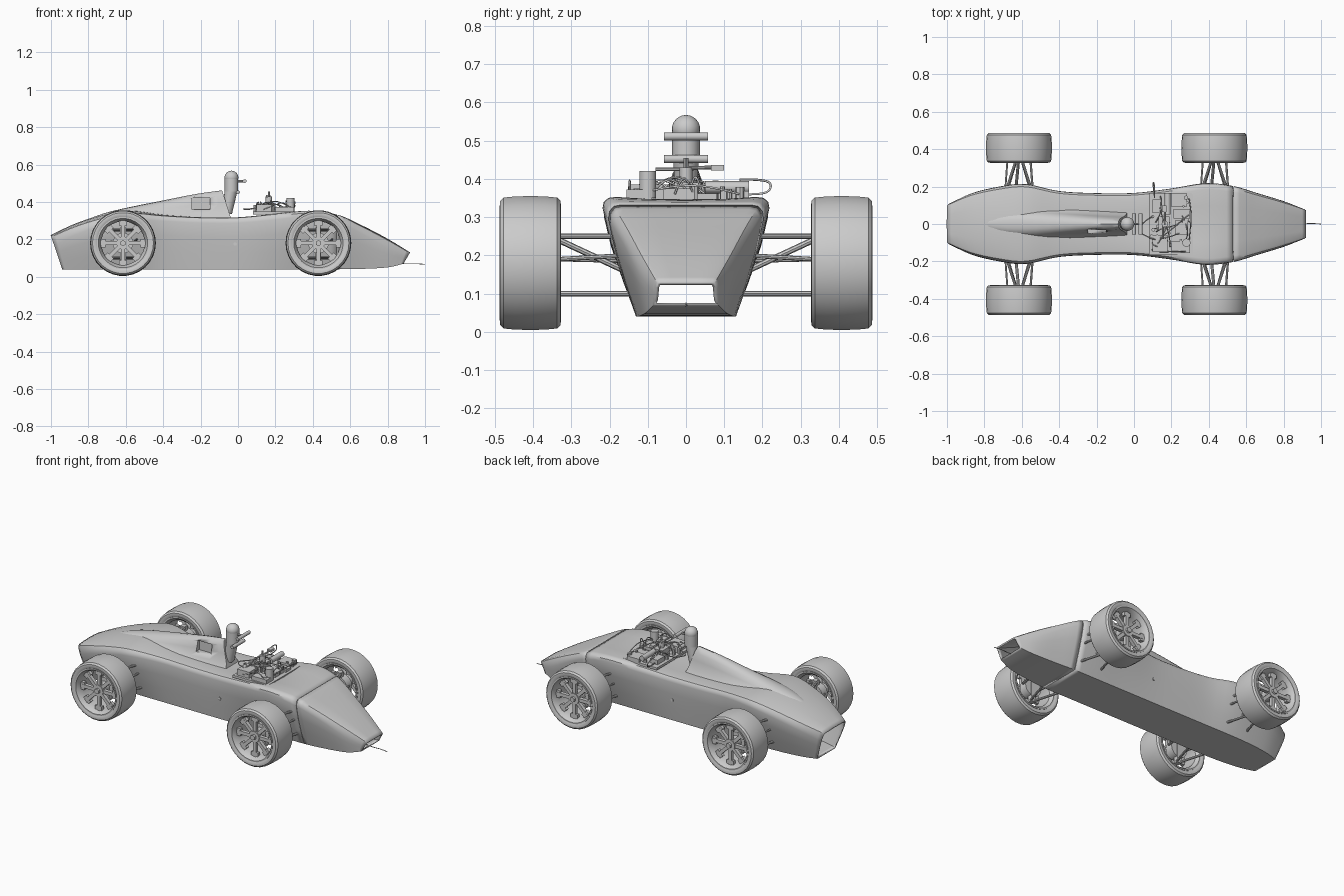
import bpy, bmesh, math, random
from mathutils import Vector, Matrix

if "Cube" in bpy.data.objects:
    bpy.data.objects.remove(bpy.data.objects["Cube"])

random.seed(4)


def finish(name, bm, angle=35):
    bmesh.ops.recalc_face_normals(bm, faces=bm.faces)
    me = bpy.data.meshes.new(name)
    bm.to_mesh(me)
    bm.free()
    ob = bpy.data.objects.new(name, me)
    bpy.context.collection.objects.link(ob)
    bpy.context.view_layer.objects.active = ob
    bpy.ops.object.select_all(action='DESELECT')
    ob.select_set(True)
    bpy.ops.object.shade_smooth_by_angle(angle=math.radians(angle))
    return ob


def box(name, x0, x1, y0, y1, z0, z1):
    bm = bmesh.new()
    m = Matrix.Translation(((x0 + x1) / 2, (y0 + y1) / 2, (z0 + z1) / 2))
    bmesh.ops.create_cube(bm, size=1, matrix=m @ Matrix.Diagonal((x1 - x0, y1 - y0, z1 - z0, 1)))
    return finish(name, bm)


def rod(name, a, b, r, r2=None, n=10):
    a, b = Vector(a), Vector(b)
    q = (b - a).to_track_quat('Z', 'Y').to_matrix().to_4x4()
    bm = bmesh.new()
    bmesh.ops.create_cone(bm, cap_ends=True, segments=n, radius1=r, radius2=r if r2 is None else r2,
                          depth=(b - a).length, matrix=Matrix.Translation((a + b) / 2) @ q)
    return finish(name, bm)


def wire(name, pts, r):
    cu = bpy.data.curves.new(name, 'CURVE')
    cu.dimensions = '3D'
    cu.bevel_depth, cu.bevel_resolution, cu.resolution_u = r, 1, 6
    sp = cu.splines.new('NURBS')
    sp.points.add(len(pts) - 1)
    for p, co in zip(sp.points, pts):
        p.co = (*co, 1)
    sp.use_endpoint_u, sp.order_u = True, 3
    ob = bpy.data.objects.new(name, cu)
    bpy.context.collection.objects.link(ob)
    return ob


def spline_rows(rows, steps):
    # Catmull-Rom interpolation between stations
    out = []
    for i in range(len(rows) - 1):
        p0, p1, p2, p3 = rows[max(i - 1, 0)], rows[i], rows[i + 1], rows[min(i + 2, len(rows) - 1)]
        for k in range(steps):
            t = k / steps
            out.append([0.5 * (2 * b + (c - a) * t + (2 * a - 5 * b + 4 * c - d) * t * t
                               + (3 * b - a - 3 * c + d) * t ** 3) for a, b, c, d in zip(p0, p1, p2, p3)])
    return out + [list(rows[-1])]


def loft(name, halves, caps=False, angle=35):
    # each half section runs bottom to top centre on +y and is mirrored to -y
    bm = bmesh.new()
    rings = [[bm.verts.new(p) for p in h + [(x, -y, z) for x, y, z in h[-2::-1]]] for h in halves]
    n = len(rings[0])
    for a, b in zip(rings, rings[1:]):
        for i in range(n):
            bm.faces.new((a[i], a[(i + 1) % n], b[(i + 1) % n], b[i]))
    if caps:
        bm.faces.new(rings[0])
        bm.faces.new(rings[-1])
    return finish(name, bm, angle)


def lathe(name, profile, n=30):
    bm = bmesh.new()
    rings = [[bm.verts.new((r * math.cos(2 * math.pi * k / n), y, r * math.sin(2 * math.pi * k / n)))
              for k in range(n)] for r, y in profile]
    for a, b in zip(rings, rings[1:] + rings[:1]):
        for k in range(n):
            bm.faces.new((a[k], a[(k + 1) % n], b[(k + 1) % n], b[k]))
    return finish(name, bm)


# body shell: x bottom, x top, floor z, floor half width, half width, shoulder z, top z, dip
stations = [
    (-.94, -1.0, .04, .085, .108, .165, .218, -.004),
    (-.85, -.87, .04, .11, .165, .225, .272, -.012),
    (-.72, -.72, .04, .125, .200, .275, .318, -.015),
    (-.58, -.58, .04, .13, .214, .305, .343, -.012),
    (-.40, -.40, .04, .13, .176, .298, .328, -.004),
    (-.20, -.20, .04, .13, .165, .288, .318, 0),
    (.00, .00, .04, .13, .166, .288, .318, .004),
    (.20, .20, .04, .13, .190, .305, .337, .01),
    (.38, .38, .04, .13, .218, .325, .353, .008),
    (.53, .53, .04, .13, .203, .295, .332, 0),
    (.66, .66, .042, .12, .165, .232, .273, -.003),
    (.80, .80, .05, .105, .122, .15, .200, -.003),
    (.885, .92, .07, .084, .080, .098, .130, 0)]


def body_section(r):
    xb, xt, zb, wb, w, zs, zt, dip = r
    d, h = w - wb, zs - zb
    pts = [(wb, zb), (wb + .4 * d, zb + .34 * h), (wb + .78 * d, zb + .7 * h), (w, zs),
           (.985 * w, zs + .55 * (zt - zs)), (.93 * w, zs + .9 * (zt - zs)), (.84 * w, zt),
           (.45 * w, zt - .7 * dip), (0, zt - dip)]
    return [(xb + (xt - xb) * (z - zb) / (zt - zb), y, z) for y, z in pts]


rows = spline_rows(stations, 4)
split = 9 * 4
gap = list(rows[split])
gap[0] = gap[1] = .534
for name, part in (("main_body", rows[:split + 1]), ("nose_cone", [gap] + rows[split + 1:])):
    shell = loft(name, [body_section(r) for r in part])
    sol = shell.modifiers.new("thickness", 'SOLIDIFY')
    sol.thickness, sol.offset = .009, -1

# headrest fairing: x base, x top, base z, base half width, top z
fairing_rows = spline_rows([(-.86, -.86, .25, .03, .285), (-.72, -.72, .29, .09, .338), (-.58, -.58, .31, .11, .372),
                            (-.40, -.40, .31, .10, .408), (-.22, -.22, .305, .08, .443),
                            (-.035, -.085, .305, .065, .462)], 3)
fairing = loft("headrest_fairing", [
    [(xb + (xt - xb) * f, k * w, zb + f * (zt - zb)) for k, f in
     ((1, 0), (.7, .22), (.55, .55), (.42, .82), (.22, .96), (0, 1))]
    for xb, xt, zb, w, zt in fairing_rows], caps=True)
cutter = box("window_cutter", -.245, -.15, -.15, -.02, .36, .42)
cutter.hide_render = True
cutter.hide_viewport = True
cut = fairing.modifiers.new("window", 'BOOLEAN')
cut.object, cut.operation, cut.solver = cutter, 'DIFFERENCE', 'EXACT'

# camera post with domed head and cross bars
rod("post_neck", (-.06, 0, .34), (-.035, 0, .47), .028, .034, 16)
rod("post_head", (-.035, 0, .455), (-.035, 0, .53), .036, n=20)
bm = bmesh.new()
bmesh.ops.create_uvsphere(bm, u_segments=20, v_segments=12, radius=.037, matrix=Matrix.Translation((-.035, 0, .53)))
finish("post_dome", bm)
rod("bar_stalk", (-.02, 0, .51), (.035, 0, .51), .006)
for name, x, z in (("upper_bar", .035, .511), ("lower_bar", .0, .452)):
    rod(name, (x, -.057, z), (x, .057, z), .0105, n=12)

# electronics deck in the cockpit
box("deck_plate", .08, .315, -.165, .165, .334, .348)
for x0, x1, y0, y1, h in ((.10, .18, -.15, -.06, .385), (.20, .30, -.155, -.09, .372), (.20, .28, .09, .165, .368),
                          (.10, .15, .06, .13, .375), (.13, .19, -.03, .04, .39), (.22, .29, -.06, .02, .375),
                          (.21, .30, .03, .08, .362)):
    box("circuit_block", x0, x1, y0, y1, .346, h)
rod("servo_tower", (.165, .0, .385), (.165, .0, .43), .017, n=12)
rod("servo_arm", (.155, -.08, .425), (.155, .02, .425), .005)
rod("tower_link", (.165, .0, .428), (.165, .075, .43), .005)
box("tower_sensor", .15, .175, .065, .10, .422, .436)
rod("tower_pin", (.165, 0, .43), (.165, 0, .455), .006)
rod("tall_can", (.28, -.10, .35), (.28, -.10, .42), .022, n=14)
rod("motor_can", (.18, .05, .378), (.18, .165, .378), .016, n=14)
for i in range(24):
    x, y = random.uniform(.09, .30), random.uniform(-.155, .155)
    rod("small_part", (x, y, .346), (x, y, random.uniform(.36, .385)), random.uniform(.005, .012), n=8)
for i in range(14):
    a = (random.uniform(.09, .30), random.uniform(-.15, .15), .36)
    b = (random.uniform(.09, .30), random.uniform(-.15, .15), .36)
    mid = [(a[0] * (1 - t) + b[0] * t + random.uniform(-.02, .02), a[1] * (1 - t) + b[1] * t,
            random.uniform(.38, .41)) for t in (.3, .7)]
    wire("cable", [a, *mid, b], .0028)
wire("cable_loop", [(.11, .14, .36), (.11, .20, .358), (.105, .225, .375), (.10, .215, .4), (.11, .14, .398)], .003)
wire("front_cable", [(.10, -.08, .37), (.05, -.06, .355), (.02, -.03, .365), (.06, .02, .36), (.10, .04, .37)], .003)
wire("nose_wire", [(.84, 0, .075), (.9, .0, .068), (.95, .004, .07), (1.0, 0, .067)], .002)
for s in (-1, 1):
    rod("side_bolt", (-.015, s * .13, .175), (-.015, s * .156, .175), .009, n=12)

# one wheel, outer face towards +y
tyre = lathe("tyre", [(.138, -.074), (.150, -.080), (.163, -.079), (.172, -.070), (.175, -.04), (.176, 0),
                      (.175, .04), (.172, .070), (.163, .079), (.150, .080), (.138, .074)])
rim = lathe("rim", [(.140, .066), (.140, .078), (.132, .078), (.124, .066), (.116, .035), (.116, -.06),
                    (.132, -.078), (.140, -.078), (.140, -.066), (.124, -.055), (.124, .03)])
bm = bmesh.new()
for k in range(8):
    turn = Matrix.Rotation(2 * math.pi * k / 8, 4, 'Y')
    bmesh.ops.create_cube(bm, size=1, matrix=turn @ Matrix.Translation((.073, .04, 0))
                          @ Matrix.Diagonal((.096, .022, .02, 1)))
    bmesh.ops.create_cube(bm, size=1, matrix=turn @ Matrix.Translation((.105, .04, 0))
                          @ Matrix.Diagonal((.024, .02, .045, 1)))
spokes = finish("spokes", bm)
hub = rod("hub", (0, -.02, 0), (0, .055, 0), .034, n=16)
cap = rod("hub_nut", (0, .05, 0), (0, .068, 0), .016, n=6)
drum = rod("brake_drum", (0, -.06, 0), (0, -.01, 0), .055, n=20)

parts = [tyre, rim, spokes, hub, cap, drum]
for wx in (-.615, .43):
    for s in (-1, 1):
        m = Matrix.Translation((wx, s * .407, .18)) @ Matrix.Rotation(0 if s > 0 else math.pi, 4, 'Z')
        for p in parts:
            c = p.copy()
            bpy.context.collection.objects.link(c)
            c.matrix_world = m

        # wishbones, tie rod, damper and upright
        def arm(name, xi, yi, zi, xo, zo, r):
            rod(name, (wx + xi, s * yi, zi), (wx + xo, s * .365, zo), r, n=8)
        for e in (-1, 1):
            arm("upper_wishbone", e * .07, .175, .25, e * .008, .25, .007)
            arm("lower_wishbone", e * .075, .135, .10, e * .008, .10, .007)
        arm("tie_rod", .075, .16, .20, .06, .188, .006)
        arm("radius_rod", -.075, .16, .185, -.06, .19, .005)
        arm("damper", -.02, .15, .155, .0, .255, .008)
        y0, y1 = sorted((s * .345, s * .375))
        box("upright", wx - .015, wx + .015, y0, y1, .09, .262)
for p in parts:
    bpy.data.objects.remove(p)
